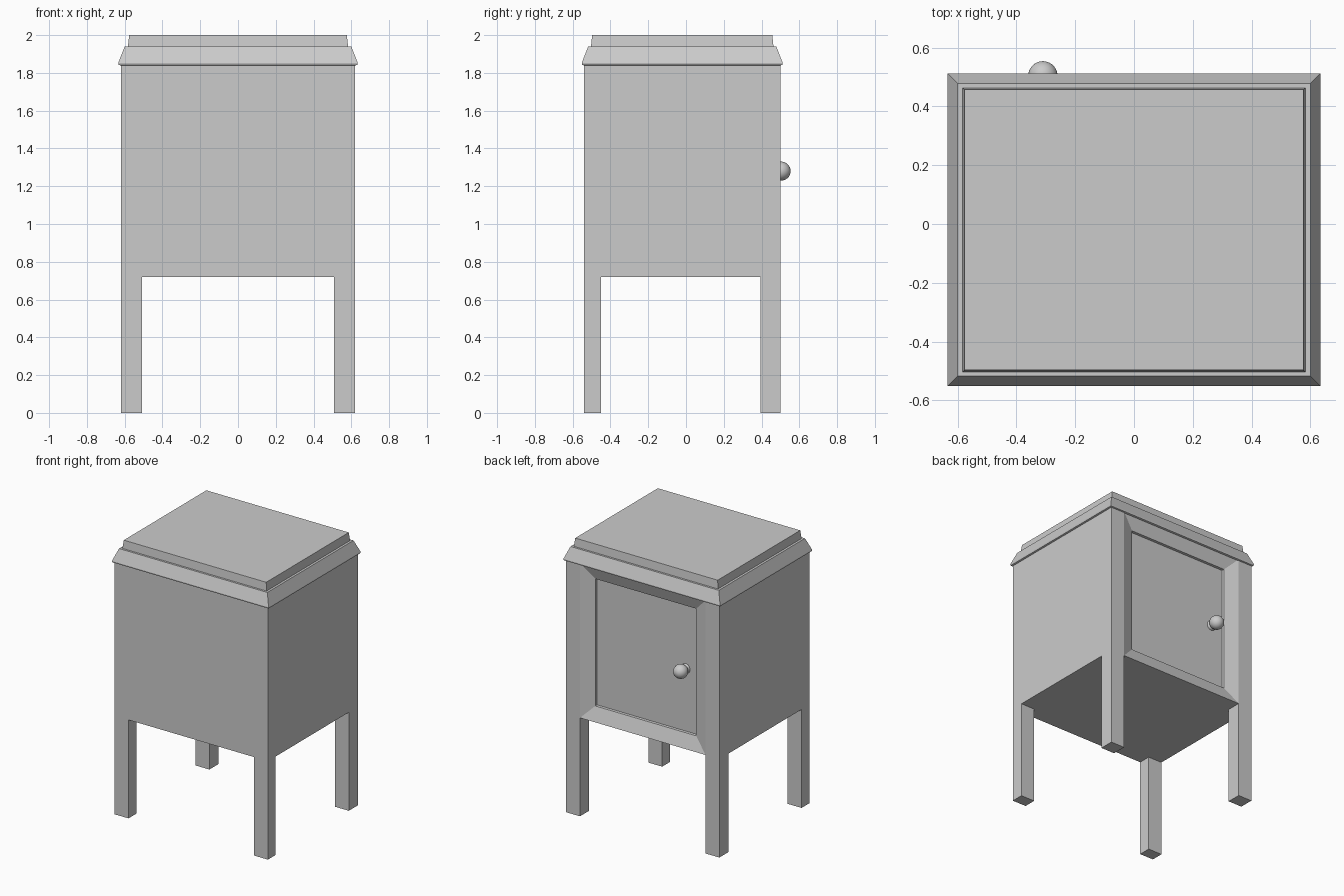
import bpy, bmesh, math
from mathutils import Matrix

if "Cube" in bpy.data.objects:
    bpy.data.objects.remove(bpy.data.objects["Cube"])

CY = -0.02                      # body centre in y
FRONT, BACK = -0.54, 0.50       # body front and back planes
FLOOR, TOP = 0.72, 1.85         # cabinet bottom and top
HALF_W, INNER = 0.62, 0.508     # outer half width, inner edge of the legs


def finish(name, bm):
    bmesh.ops.recalc_face_normals(bm, faces=bm.faces)
    mesh = bpy.data.meshes.new(name)
    bm.to_mesh(mesh)
    bm.free()
    ob = bpy.data.objects.new(name, mesh)
    bpy.context.collection.objects.link(ob)
    return ob


def rings(name, levels):
    """Stack of rectangles (half x, half y, z) joined into a solid."""
    bm = bmesh.new()
    loops = [[bm.verts.new((sx * hx, CY + sy * hy, z))
              for sx, sy in ((-1, -1), (1, -1), (1, 1), (-1, 1))]
             for hx, hy, z in levels]
    for a, b in zip(loops, loops[1:]):
        for i in range(4):
            j = (i + 1) % 4
            bm.faces.new((a[i], a[j], b[j], b[i]))
    bm.faces.new(loops[0])
    bm.faces.new(loops[-1])
    return finish(name, bm)


# Side walls with legs: one arch-shaped profile, extruded and mirrored
def side_wall(name, side):
    profile = [(FRONT, 0), (-0.45, 0), (-0.45, FLOOR), (0.395, FLOOR),
               (0.395, 0), (BACK, 0), (BACK, TOP), (FRONT, TOP)]
    bm = bmesh.new()
    face = bm.faces.new([bm.verts.new((side * INNER, y, z)) for y, z in profile])
    out = bmesh.ops.extrude_face_region(bm, geom=[face], use_keep_orig=True)
    moved = [v for v in out["geom"] if isinstance(v, bmesh.types.BMVert)]
    bmesh.ops.translate(bm, verts=moved, vec=(side * (HALF_W - INNER), 0, 0))
    return finish(name, bm)


side_wall("left_side_with_legs", -1)
side_wall("right_side_with_legs", 1)

# Cabinet middle, with a sloped frame and recessed door on the back
bm = bmesh.new()
size = (2 * INNER, BACK - FRONT, TOP - FLOOR)
bmesh.ops.create_cube(bm, size=1, matrix=Matrix.Translation((0, CY, (FLOOR + TOP) / 2))
                      @ Matrix.Diagonal((*size, 1)))
door = max(bm.faces, key=lambda f: f.calc_center_median().y)
for thickness, depth in ((0.1, -0.035), (0.002, -0.018)):
    bmesh.ops.inset_region(bm, faces=[door], thickness=thickness, depth=depth,
                           use_even_offset=True)
finish("cabinet_with_door", bm)

# Lid: sloped moulding and a slightly tapered top slab
rings("lid_moulding", [(0.622, 0.522, 1.84), (0.632, 0.53, 1.843),
                       (0.634, 0.532, 1.853), (0.60, 0.498, 1.94)])
rings("top_slab", [(0.584, 0.484, 1.93), (0.576, 0.477, 2.0)])

# Door knob: turned profile (radius, distance out from the door)
bm = bmesh.new()
profile = [(0.036, 0.0), (0.034, 0.012), (0.026, 0.022)]
for i in range(13):
    a = math.radians(-55 + 145 * i / 12)
    profile.append((max(0.05 * math.cos(a), 0), 0.057 + 0.05 * math.sin(a)))
vs = [bm.verts.new((r, 0, h)) for r, h in profile]
es = [bm.edges.new(p) for p in zip(vs, vs[1:])]
bmesh.ops.spin(bm, geom=vs + es, cent=(0, 0, 0), axis=(0, 0, 1),
               angle=math.tau, steps=32)
bmesh.ops.remove_doubles(bm, verts=bm.verts, dist=1e-4)
knob = finish("door_knob", bm)
knob.rotation_euler.x = -math.pi / 2
knob.location = (-0.31, 0.447, 1.28)
bpy.context.view_layer.objects.active = knob
knob.select_set(True)
bpy.ops.object.shade_smooth_by_angle(angle=math.radians(40))
